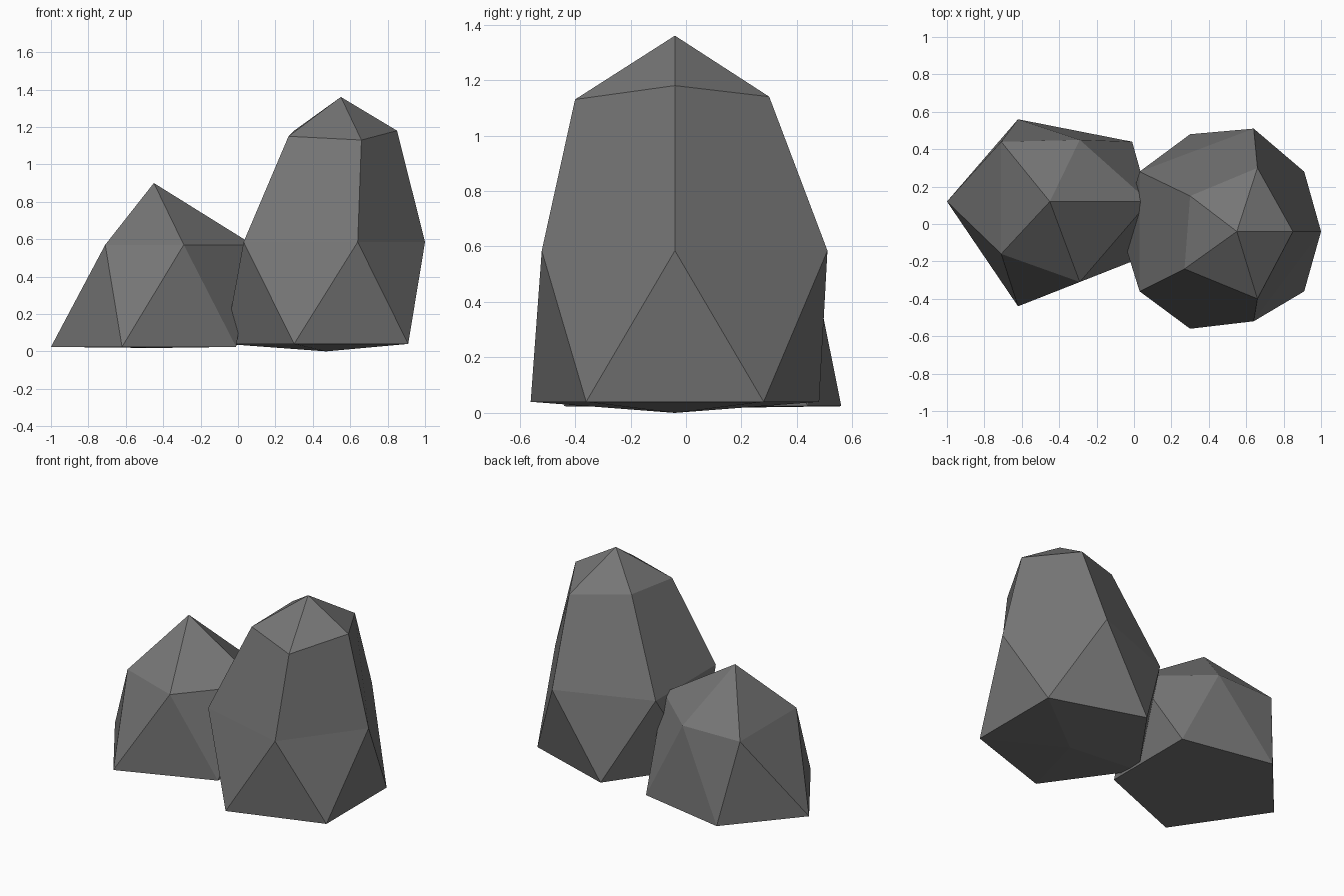
import bpy
import bmesh

cube = bpy.data.objects.get("Cube")
if cube:
    bpy.data.objects.remove(cube, do_unlink=True)

# Single stone colour
GREY = (0.18, 0.18, 0.18, 1)
stone = bpy.data.materials.new("stone_grey")
stone.use_nodes = True
stone.diffuse_color = GREY
bsdf = stone.node_tree.nodes["Principled BSDF"]
bsdf.inputs["Base Color"].default_value = GREY
bsdf.inputs["Roughness"].default_value = 1


def cap(bm, tip, ring):
    """Close a ring with a fan of triangles to one tip."""
    for i, v in enumerate(ring):
        bm.faces.new((tip, v, ring[(i + 1) % len(ring)]))


def zigzag(bm, low, high):
    """Join staggered rings; low[i] sits between high[i] and high[i + 1]."""
    n = len(low)
    for i in range(n):
        j = (i + 1) % n
        bm.faces.new((low[i], high[j], high[i]))
        bm.faces.new((low[i], low[j], high[j]))


def rock(name, bottom, base, middle, top, shoulder=None):
    """Faceted boulder: bottom point, stacked five-sided rings, peak."""
    bm = bmesh.new()
    low = [bm.verts.new(p) for p in base]
    high = [bm.verts.new(p) for p in middle]
    cap(bm, bm.verts.new(bottom), low)
    zigzag(bm, low, high)
    if shoulder:
        upper = [bm.verts.new(p) for p in shoulder]
        for i in range(len(high)):
            j = (i + 1) % len(high)
            bm.faces.new((high[i], high[j], upper[j], upper[i]))
        high = upper
    cap(bm, bm.verts.new(top), high)
    bmesh.ops.recalc_face_normals(bm, faces=bm.faces)
    mesh = bpy.data.meshes.new(name)
    bm.to_mesh(mesh)
    bm.free()
    mesh.materials.append(stone)
    obj = bpy.data.objects.new(name, mesh)
    bpy.context.collection.objects.link(obj)
    return obj


def level(z, points):
    return [(x, y, z) for x, y in points]


# Tall boulder
rock("tall_rock",
     bottom=(0.47, -0.04, 0),
     base=level(0.04, [(0.91, 0.28), (0.30, 0.48), (-0.07, -0.04),
                       (0.30, -0.56), (0.91, -0.36)]),
     middle=level(0.585, [(1, -0.04), (0.64, 0.51), (0.03, 0.28),
                          (0.03, -0.36), (0.64, -0.52)]),
     shoulder=[(0.85, -0.04, 1.18), (0.66, 0.30, 1.14), (0.30, 0.15, 1.18),
               (0.27, -0.24, 1.15), (0.66, -0.40, 1.13)],
     top=(0.55, -0.04, 1.36))

# Short boulder
rock("short_rock",
     bottom=(-0.45, 0.12, 0.018),
     base=level(0.024, [(-0.01, 0.44), (-0.62, 0.56), (-1, 0.12),
                        (-0.62, -0.44), (-0.01, -0.20)]),
     middle=level(0.57, [(0.08, 0.12), (-0.29, 0.45), (-0.71, 0.44),
                         (-0.71, -0.16), (-0.29, -0.31)]),
     top=(-0.45, 0.12, 0.90))
